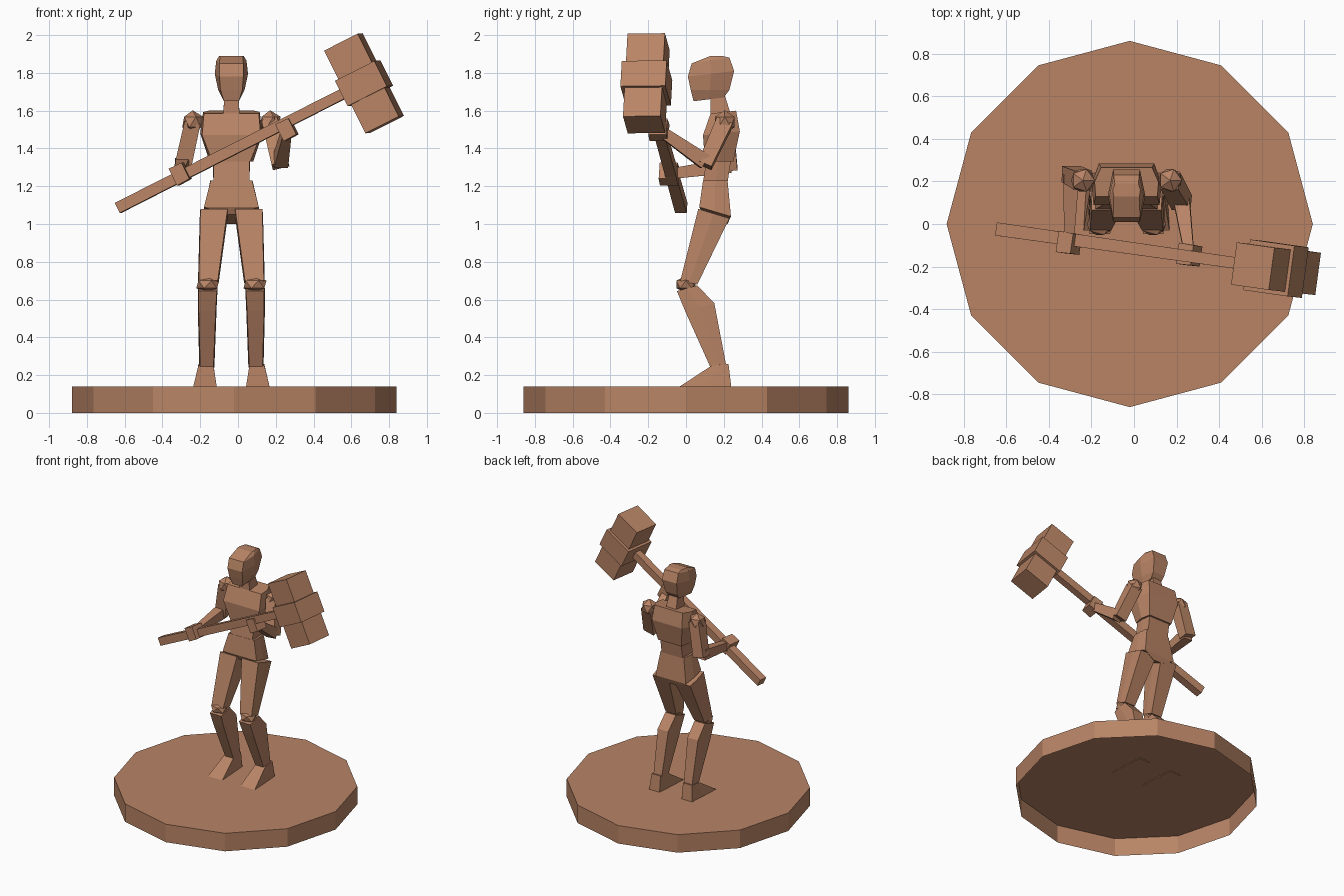
import bpy
import bmesh
import math
from mathutils import Vector

cube = bpy.data.objects.get("Cube")
if cube:
    bpy.data.objects.remove(cube)

clay = bpy.data.materials.new("warm_clay")
clay.use_nodes = True
COLOR = (0.48, 0.23, 0.13, 1)
clay.diffuse_color = COLOR
clay.node_tree.nodes["Principled BSDF"].inputs["Base Color"].default_value = COLOR

MID = -0.035  # the figure's own centre line


def add_object(name, bm):
    mesh = bpy.data.meshes.new(name)
    bm.to_mesh(mesh)
    bm.free()
    mesh.materials.append(clay)
    obj = bpy.data.objects.new(name, mesh)
    bpy.context.collection.objects.link(obj)
    return obj


def loft(name, rings):
    """Skin a closed body through rings that have equal point counts."""
    bm = bmesh.new()
    loops = [[bm.verts.new(p) for p in ring] for ring in rings]
    count = len(loops[0])
    for low, high in zip(loops, loops[1:]):
        for i in range(count):
            j = (i + 1) % count
            bm.faces.new((low[i], low[j], high[j], high[i]))
    bm.faces.new(loops[0][::-1])
    bm.faces.new(loops[-1])
    bmesh.ops.recalc_face_normals(bm, faces=bm.faces)
    return add_object(name, bm)


def body(name, rows, side=0):
    """Rows: x offset, half widths (front, middle, back), front y z, back y z."""
    rings = []
    for x, front, middle, back, yf, zf, yb, zb in rows:
        c = MID + side * x
        ym, zm = (yf + yb) / 2, (zf + zb) / 2
        rings.append([(c - front, yf, zf), (c + front, yf, zf), (c + middle, ym, zm),
                      (c + back, yb, zb), (c - back, yb, zb), (c - middle, ym, zm)])
    return loft(name, rings)


def limb(name, start, end, size_a, size_b, ref=(0, 0, 1)):
    """Tapered box from start to end; sizes are (across, along ref)."""
    a, b = Vector(start), Vector(end)
    axis = (b - a).normalized()
    across = axis.cross(Vector(ref)).normalized()
    up = across.cross(axis)
    rings = []
    for p, (w, h) in ((a, size_a), (b, size_b)):
        rings.append([p + across * w / 2 * i + up * h / 2 * j
                      for i, j in ((-1, -1), (1, -1), (1, 1), (-1, 1))])
    return loft(name, rings)


def joint(name, center, radii):
    bm = bmesh.new()
    bmesh.ops.create_icosphere(bm, subdivisions=1, radius=1)
    for v in bm.verts:
        v.co = Vector(center) + v.co * Vector(radii)
    return add_object(name, bm)


# Round plinth, open underneath
bm = bmesh.new()
bmesh.ops.create_circle(bm, cap_ends=True, segments=12, radius=0.86)
for v in bm.verts:
    v.co += Vector((-0.02, 0, 0.14))
edges = bmesh.ops.extrude_edge_only(bm, edges=list(bm.edges))["geom"]
for v in edges:
    if isinstance(v, bmesh.types.BMVert):
        v.co.z = 0
bmesh.ops.recalc_face_normals(bm, faces=bm.faces)
if next(f for f in bm.faces if len(f.verts) == 12).normal.z < 0:
    bmesh.ops.reverse_faces(bm, faces=bm.faces)
add_object("plinth", bm)

# Head, neck and torso
body("head", [
    (0, .04, .045, .045, .04, 1.65, .20, 1.67),
    (0, .058, .07, .05, .025, 1.71, .23, 1.71),
    (0, .063, .088, .063, .01, 1.78, .255, 1.81),
    (0, .063, .08, .06, .03, 1.85, .23, 1.88),
    (0, .06, .065, .055, .13, 1.89, .19, 1.89)])
body("neck", [
    (0, .045, .045, .045, .13, 1.56, .24, 1.57),
    (0, .035, .035, .035, .13, 1.70, .20, 1.70)])
body("chest", [
    (0, .10, .115, .10, .10, 1.33, .25, 1.33),
    (0, .155, .165, .13, .09, 1.47, .285, 1.49),
    (0, .145, .15, .12, .13, 1.585, .265, 1.60)])
body("waist", [
    (0, .095, .095, .09, .09, 1.22, .22, 1.22),
    (0, .095, .10, .09, .11, 1.35, .24, 1.35)])
body("hips", [
    (0, .03, .035, .04, .09, 1.05, .22, 1.00),
    (0, .145, .145, .13, .07, 1.09, .238, 1.04),
    (0, .11, .112, .10, .09, 1.23, .22, 1.23)])

# Legs, mirrored about the figure's centre line
for label, side in (("left", 1), ("right", -1)):
    body(label + "_thigh", [
        (.122, .05, .055, .045, -.03, .70, .06, .68),
        (.092, .072, .075, .07, .065, 1.08, .23, 1.03)], side)
    joint(label + "_knee", (MID + side * .125, .0, .68), (.068, .06, .045))
    body(label + "_shin", [
        (.13, .035, .04, .035, .13, .24, .215, .24),
        (.128, .045, .05, .045, -.005, .54, .15, .58),
        (.125, .048, .052, .045, -.048, .645, .06, .675)], side)
    body(label + "_foot", [
        (.14, .063, .055, .045, -.04, .135, .24, .135),
        (.135, .04, .04, .038, .135, .25, .225, .26)], side)

# Arms
grips = {"left": (.26, -.145, 1.50), "right": (-.305, -.09, 1.265)}
elbows = {"left": (.225, .10, 1.33), "right": (-.295, .235, 1.31)}
for label, side in (("left", 1), ("right", -1)):
    shoulder = Vector((MID + side * .205, .205, 1.54))
    elbow, grip = Vector(elbows[label]), Vector(grips[label])
    joint(label + "_shoulder", shoulder, (.062, .062, .062))
    limb(label + "_upper_arm", shoulder, elbow + Vector((0, 0, -.02)),
         (.085, .09), (.09, .075), (0, 1, 0))
    limb(label + "_forearm", elbow, grip, (.075, .08), (.045, .055))

# Two-handed mallet
butt = Vector((-.635, -.025, 1.085))
center = Vector((.667, -.21, 1.745))
shaft = (center - butt).normalized()
limb("mallet_handle", butt, center, (.062, .06), (.052, .055))
long_axis = Vector((.455, -.05, -.89))
long_axis = (long_axis - shaft * long_axis.dot(shaft)).normalized()


def mallet_block(name, length, depth, width):
    half = long_axis * length / 2
    limb(name, center - half, center + half, (depth, width), (depth, width), shaft)


mallet_block("mallet_head", .49, .20, .20)
mallet_block("mallet_band", .15, .24, .235)

# Fists wrap the handle
for label, grip in grips.items():
    g = Vector(grip)
    limb(label + "_fist", g - shaft * .038, g + shaft * .038, (.10, .10), (.095, .095))
